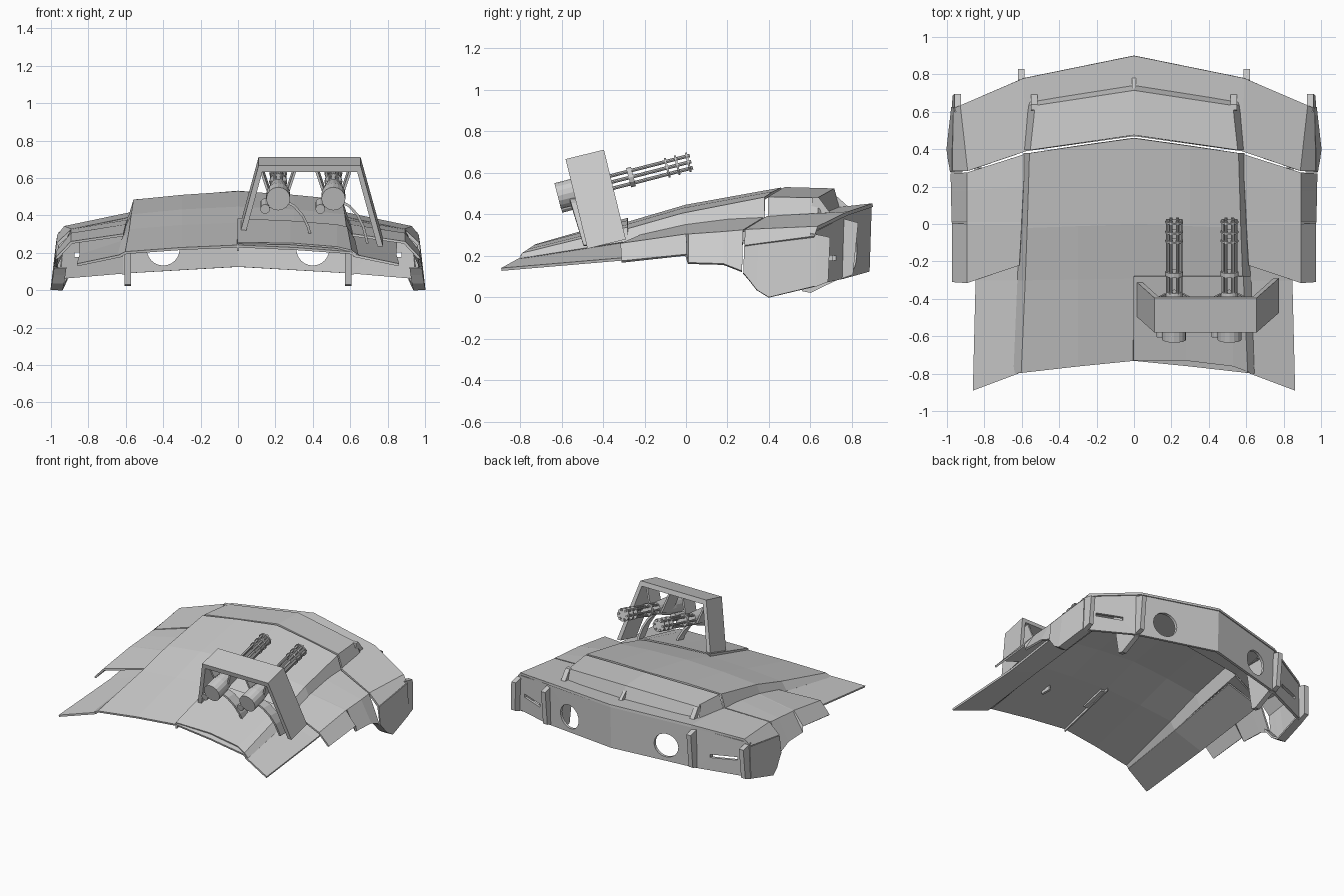
import bpy, bmesh, math
from mathutils import Vector, Matrix

if "Cube" in bpy.data.objects:
    bpy.data.objects.remove(bpy.data.objects["Cube"])


def add(name, bm, mirror=False, thick=0):
    bmesh.ops.recalc_face_normals(bm, faces=bm.faces)
    me = bpy.data.meshes.new(name)
    bm.to_mesh(me)
    bm.free()
    ob = bpy.data.objects.new(name, me)
    bpy.context.collection.objects.link(ob)
    if mirror:
        ob.modifiers.new("mirror", 'MIRROR')
    if thick:
        m = ob.modifiers.new("thickness", 'SOLIDIFY')
        m.thickness, m.offset = thick, 0
    return ob


def sheet(name, rows, thick=0.014, mirror=True):
    """Panel lofted through rows of points."""
    bm = bmesh.new()
    vs = [[bm.verts.new(p) for p in r] for r in rows]
    for a, b in zip(vs, vs[1:]):
        for i in range(len(a) - 1):
            bm.faces.new((a[i], a[i + 1], b[i + 1], b[i]))
    return add(name, bm, mirror, thick)


def prism(name, pts, vec, mirror=False):
    """Flat outline extruded along a vector."""
    bm = bmesh.new()
    f = bm.faces.new([bm.verts.new(p) for p in pts])
    ext = bmesh.ops.extrude_face_region(bm, geom=[f])
    bmesh.ops.translate(bm, vec=vec, verts=[v for v in ext['geom'] if isinstance(v, bmesh.types.BMVert)])
    return add(name, bm, mirror)


def rib(name, x, width, yz, lean=0.0):
    return prism(name, [(x + lean * (z - 0.2), y, z) for y, z in yz], (width, 0, 0), True)


# raised centre of the hood
sheet("hood_panel", [
    [(0, -.73, .235), (.3, -.76, .222), (.6, -.795, .2), (.64, -.8, .18)],
    [(0, -.29, .355), (.3, -.295, .342), (.578, -.3, .32), (.618, -.3, .26)],
    [(0, 0, .44), (.3, -.01, .425), (.567, -.02, .4), (.606, -.02, .315)],
    [(0, .46, .523), (.3, .418, .503), (.555, .38, .478), (.585, .38, .375)]])

# front band of the raised centre, with sloping nose edge
sheet("hood_front_band", [
    [(0, .475, .525), (.55, .395, .48), (.582, .395, .38)],
    [(0, .71, .52), (.525, .63, .475), (.565, .635, .385)],
    [(0, .735, .43), (.535, .65, .4), (.56, .65, .385)]])
rib("band_centre_fin", -.012, .024, [(.69, .52), (.78, .44), (.7, .43)])
rib("band_corner_fin", .515, .035, [(.61, .482), (.64, .482), (.7, .4), (.6, .39)])

# tail panels either side of the raised centre
sheet("tail_panel", [
    [(.62, -.8, .185), (.86, -.89, .135)],
    [(.612, -.3, .26), (.845, -.3, .185)],
    [(.59, .3, .35), (.85, .3, .27)]])

# wings over the wheels
sheet("fender_wing", [
    [(.612, -.22, .295), (.89, -.315, .255), (.968, -.31, .172)],
    [(.6, .0, .345), (.89, .0, .3), (.968, .0, .205)],
    [(.6, .01, .346), (.89, .01, .3), (.97, .01, .165)],
    [(.59, .2, .37), (.89, .18, .312), (.972, .18, .16)],
    [(.58, .375, .38), (.89, .275, .32), (.975, .27, .125)]])

# nose top and cheeks
sheet("nose_top", [
    [(0, .47, .395), (.575, .39, .383), (.885, .285, .32), (.965, .283, .245)],
    [(0, .9, .445), (.59, .78, .405), (.925, .635, .335), (.96, .62, .29)]], .018)
cheek = [(.28, .12, .978, .245), (.31, .085, .983, .25), (.345, .04, .99, .255),
         (.4, .006, .998, .262), (.625, .06, .972, .29)]
sheet("nose_cheek", [
    [(.965 if y < .6 else .96, y, zt), (x, y, z), (x - .06, y, z)] for y, z, x, zt in cheek])

# nose fascia with round lamp holes and narrow slots
fascia = sheet("nose_fascia", [
    [(0, .885, .435), (.585, .765, .395), (.93, .62, .32)],
    [(0, .875, .125), (.6, .75, .09), (.955, .61, .06)]], .02)
cutters = []
for s in (-1, 1):
    bm = bmesh.new()
    bmesh.ops.create_cone(bm, cap_ends=True, segments=24, radius1=.088, radius2=.088, depth=.3,
                          matrix=Matrix.Translation((.4 * s, .8, .22)) @ Matrix.Rotation(math.pi / 2, 4, 'X'))
    bmesh.ops.create_cube(bm, size=1, matrix=Matrix.Translation((.79 * s, .68, .19))
                          @ Matrix.Rotation(-.4 * s, 4, 'Z') @ Matrix.Diagonal((.19, .2, .024, 1)))
    c = add("lamp_cutter", bm)
    c.hide_render = True
    cutters.append(c)
    m = fascia.modifiers.new("lamps", 'BOOLEAN')
    m.operation, m.object, m.solver = 'DIFFERENCE', c, 'EXACT'
bpy.context.view_layer.update()
done = bpy.data.meshes.new_from_object(fascia.evaluated_get(bpy.context.evaluated_depsgraph_get()))
fascia.modifiers.clear()
fascia.data = done
for c in cutters:
    bpy.data.objects.remove(c)

# upright ribs on the nose and tabs hanging behind it
rib("inner_rib", .585, .035, [(.74, .385), (.83, .36), (.805, .11), (.735, .085)])
rib("outer_rib", .93, .035, [(.6, .31), (.695, .29), (.685, .075), (.62, .05)], -.05)
rib("rear_tab", .572, .036, [(.5, .38), (.75, .38), (.74, .09), (.6, .022), (.56, .03)])

# mounting plate on one half of the hood
sheet("mount_plate", [
    [(0, -.73, .21), (0, -.28, .33)],
    [(0, -.73, .252), (0, -.28, .38)],
    [(.28, -.73, .248), (.28, -.28, .367)],
    [(.53, -.76, .228), (.53, -.28, .347)],
    [(.605, -.79, .21), (.582, -.28, .335)],
    [(.64, -.8, .185), (.622, -.28, .268)]], .01, False)

# leaning frame around the guns
UP, DEEP = Vector((0, -.237, .971)), Vector((0, .185, .045))
base = Vector((0, -.475, .235))
outline = [(.005, .05), (.11, .445), (.655, .445), (.775, 0),
           (.745, 0), (.637, .41), (.13, .41), (.035, .05)]
prism("gun_frame", [base + Vector((x, 0, 0)) + UP * h for x, h in outline], DEEP)

# rotary guns, each with drum, barrels, clamp rings, braces and feed chute
AXIS = Vector((0, .968, .25))
TURN = AXIS.to_track_quat('Z', 'Y').to_matrix().to_4x4()


def tube(bm, x, t0, t1, r0, r1, segs, off=(0, 0)):
    c = Matrix.Translation((x, -.265, .58)) @ TURN @ Matrix.Translation((off[0], off[1], (t0 + t1) / 2))
    bmesh.ops.create_cone(bm, cap_ends=True, segments=segs, radius1=r0, radius2=r1, depth=t1 - t0, matrix=c)


for n, gx in enumerate((.215, .51), 1):
    bm = bmesh.new()
    tube(bm, gx, -.365, -.27, .064, .064, 16)
    tube(bm, gx, -.27, -.1, .064, .042, 16)
    add(f"gun_body_{n}", bm)

    bm = bmesh.new()
    for k in range(6):
        a = k * math.pi / 3
        tube(bm, gx, -.11, .3, .0085, .0085, 8, (.035 * math.cos(a), .035 * math.sin(a)))
    add(f"gun_barrels_{n}", bm)

    bm = bmesh.new()
    for t0, t1 in ((-.012, .012), (.175, .185), (.225, .235), (.28, .29)):
        tube(bm, gx, t0, t1, .048, .048, 12)
    add(f"clamp_rings_{n}", bm)

    # small motor low on the left of the drum
    bm = bmesh.new()
    c = Matrix.Translation((gx - .07, -.54, .45)) @ TURN
    bmesh.ops.create_cone(bm, cap_ends=True, segments=12, radius1=.026, radius2=.026, depth=.13, matrix=c)
    add(f"gun_motor_{n}", bm)

    for side in (-1, 1):
        top, low = Vector((gx + side * .1, -.53, .665)), Vector((gx + side * .045, -.5, .5))
        sheet(f"gun_brace_{n}", [[top, top + DEEP * .7], [low, low + DEEP * .7]], .013, False)

    chute = [(.04, .475), (.085, .45), (.13, .4), (.16, .34), (.182, .25)]
    sheet(f"feed_chute_{n}", [[(gx + x, -.56 + (.47 - z) * .3, z), (gx + x, -.48 + (.47 - z) * .3, z)]
                              for x, z in chute], .014, False)
